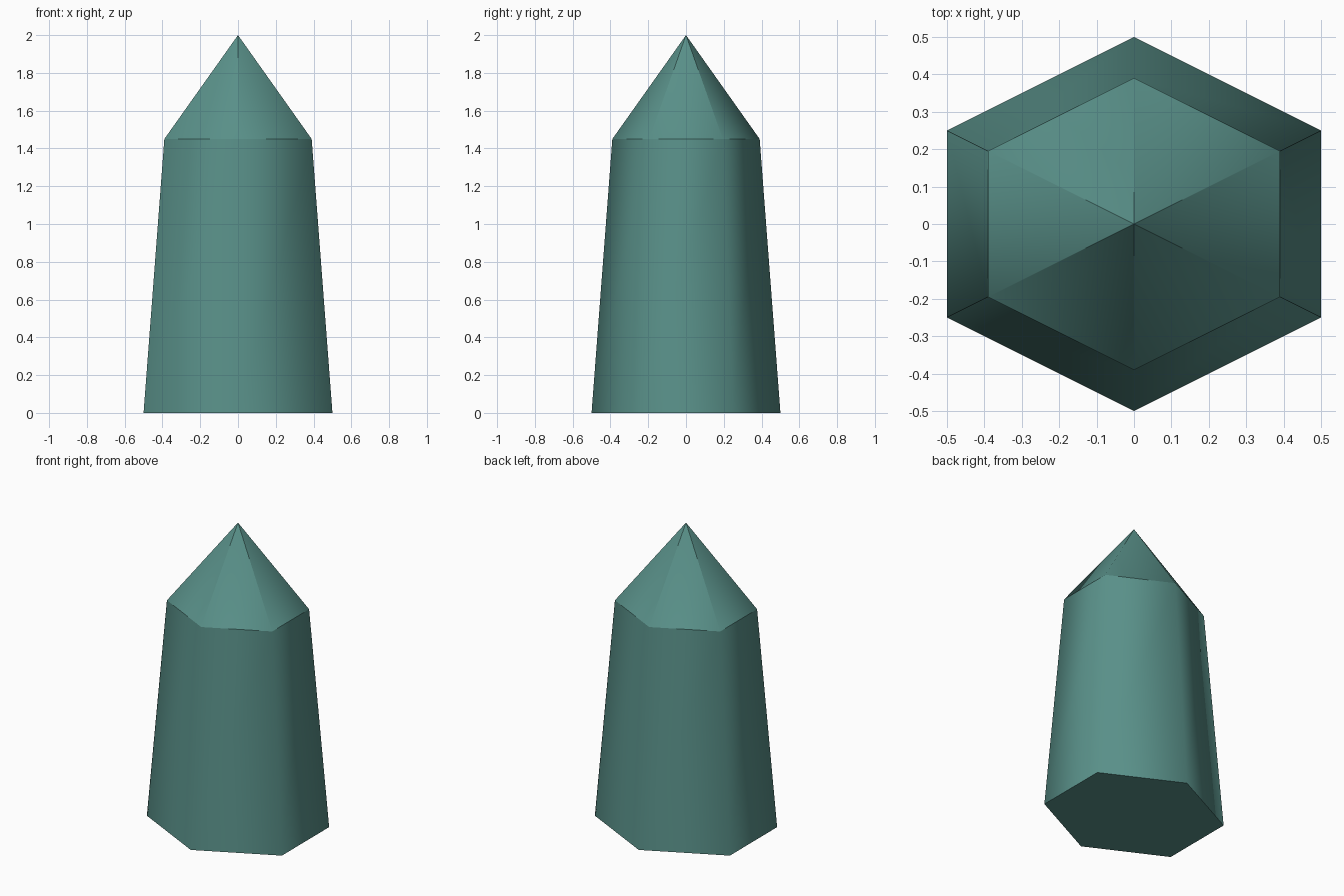
import bpy, bmesh

if "Cube" in bpy.data.objects:
    bpy.data.objects.remove(bpy.data.objects["Cube"])

teal = bpy.data.materials.new("teal crystal")
teal.diffuse_color = (0.10, 0.28, 0.25, 1)
teal.use_nodes = True
teal.node_tree.nodes["Principled BSDF"].inputs["Base Color"].default_value = teal.diffuse_color

# Stretched hexagon outline, points at front and back
HEX = [(0, -1), (1, -0.5), (1, 0.5), (0, 1), (-1, 0.5), (-1, -0.5)]


def ring(bm, radius, z):
    return [bm.verts.new((x * radius, y * radius, z)) for x, y in HEX]


bm = bmesh.new()
base = ring(bm, 0.5, 0)
shoulder = ring(bm, 0.39, 1.45)
tip = bm.verts.new((0, 0, 2))

# Tapered shaft, pointed cap and flat underside
for i in range(6):
    j = (i + 1) % 6
    bm.faces.new((base[i], base[j], shoulder[j], shoulder[i]))
    bm.faces.new((shoulder[i], shoulder[j], tip))
bm.faces.new(base[::-1])

# Smooth around the sides, crisp at the base and shoulder rims
for f in bm.faces:
    f.smooth = True
for e in bm.edges:
    e.smooth = abs(e.verts[0].co.z - e.verts[1].co.z) > 0.01

mesh = bpy.data.meshes.new("crystal")
bm.to_mesh(mesh)
bm.free()
mesh.materials.append(teal)
crystal = bpy.data.objects.new("crystal", mesh)
bpy.context.collection.objects.link(crystal)

# Keep each cap facet's own direction at the tip
normals = [n.vector.copy() for n in mesh.corner_normals]
for p in mesh.polygons:
    for li in p.loop_indices:
        if mesh.vertices[mesh.loops[li].vertex_index].co.z > 1.9:
            normals[li] = p.normal.copy()
mesh.normals_split_custom_set(normals)
